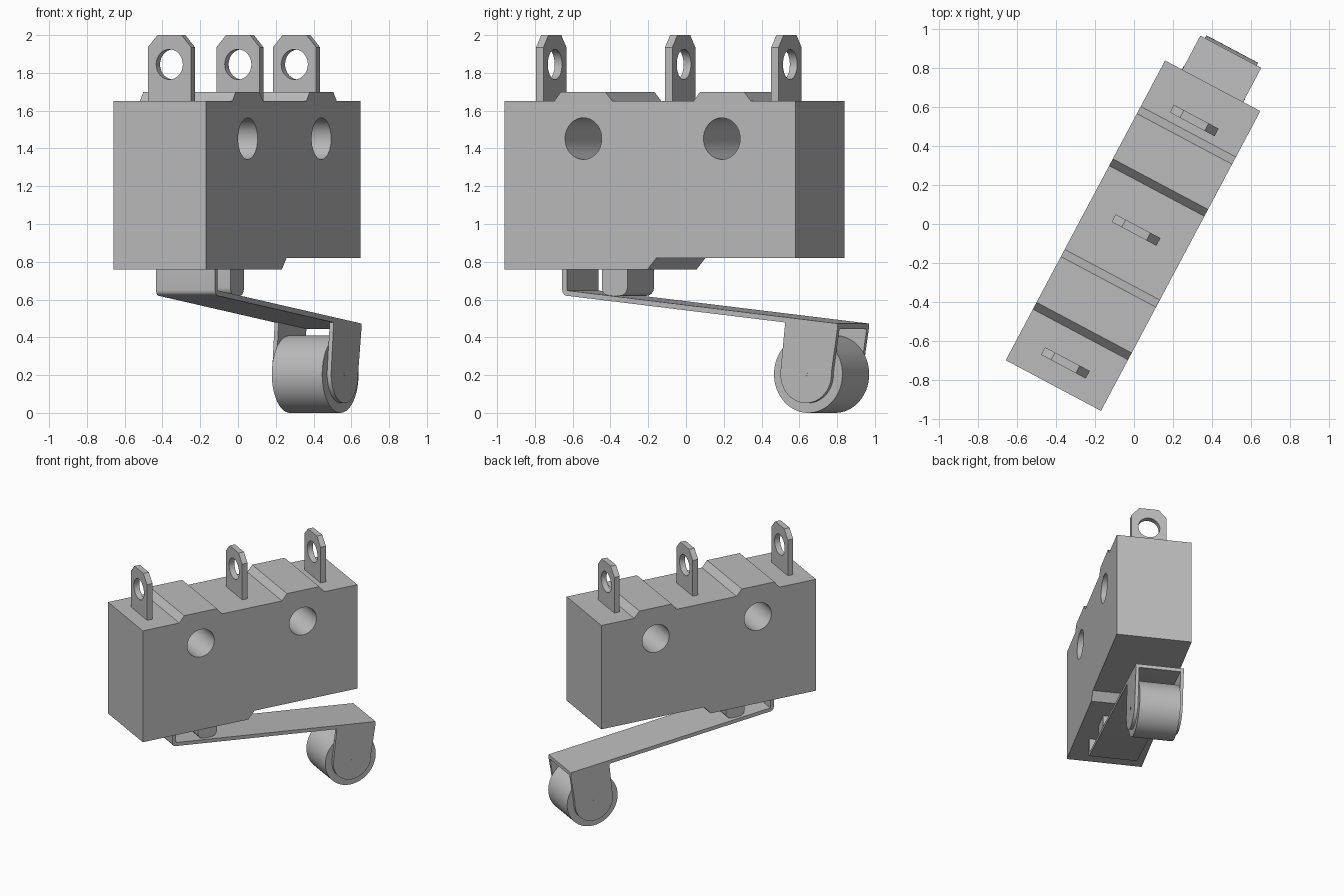
import bpy
import bmesh
from math import cos, sin, pi, radians
from mathutils import Matrix

if "Cube" in bpy.data.objects:
    bpy.data.objects.remove(bpy.data.objects["Cube"], do_unlink=True)

# The switch stands turned about z; parts are built along their own x axis
PLACE = Matrix.Translation((-0.005, -0.06, 0)) @ Matrix.Rotation(radians(62), 4, "Z")

grey = bpy.data.materials.new("light grey")
grey.use_nodes = True
grey.diffuse_color = (0.5, 0.5, 0.5, 1)
grey.node_tree.nodes["Principled BSDF"].inputs["Base Color"].default_value = (0.5, 0.5, 0.5, 1)


def arc(cx, cz, r, start, end, n):
    """Points on an arc, angles in degrees."""
    angles = [radians(start + (end - start) * i / n) for i in range(n + 1)]
    return [(cx + r * cos(a), cz + r * sin(a)) for a in angles]


def circle(cx, cz, r, n=48):
    return arc(cx, cz, r, 0, 360, n)[:-1]


def prism(name, profile, a, b, axis="y"):
    """Extrude a profile between a and b along the x or y axis."""
    def spot(p, w):
        return (p[0], w, p[1]) if axis == "y" else (w, p[0], p[1])
    bm = bmesh.new()
    near = [bm.verts.new(spot(p, a)) for p in profile]
    far = [bm.verts.new(spot(p, b)) for p in profile]
    bm.faces.new(near)
    bm.faces.new(far[::-1])
    for i in range(len(profile)):
        j = (i + 1) % len(profile)
        bm.faces.new((near[i], far[i], far[j], near[j]))
    bmesh.ops.recalc_face_normals(bm, faces=bm.faces)
    bm.transform(PLACE)
    mesh = bpy.data.meshes.new(name)
    bm.to_mesh(mesh)
    bm.free()
    mesh.materials.append(grey)
    ob = bpy.data.objects.new(name, mesh)
    bpy.context.collection.objects.link(ob)
    return ob


def activate(ob):
    bpy.ops.object.select_all(action="DESELECT")
    ob.select_set(True)
    bpy.context.view_layer.objects.active = ob


def drill(ob, cutter):
    """Cut a hole, then drop the cutter."""
    cutter.hide_render = True
    mod = ob.modifiers.new("hole", "BOOLEAN")
    mod.operation = "DIFFERENCE"
    mod.solver = "EXACT"
    mod.object = cutter
    activate(ob)
    bpy.ops.object.modifier_apply(modifier=mod.name)
    bpy.data.objects.remove(cutter, do_unlink=True)


parts = []

# Housing with two raised ridges on top and a stepped underside
low, high = 1.65, 1.70
outline = [(-0.872, 0.76), (-0.015, 0.76), (0.037, 0.82), (0.872, 0.82), (0.872, low)]
for left, right in ((0.26, 0.605), (-0.575, -0.227)):
    outline += [(right, low), (right - 0.042, high), (left + 0.04, high), (left, low)]
outline.append((-0.872, low))
housing = prism("housing", outline, -0.277, 0.277)
for x in (-0.40, 0.43):
    drill(housing, prism("mount_hole_cutter", circle(x, 1.452, 0.11), -0.5, 0.5))
parts.append(housing)

# Three solder terminals with eyelets
tab = [(-0.13, 1.6), (0.13, 1.6), (0.13, 1.935), (0.072, 2.0), (-0.072, 2.0), (-0.13, 1.935)]
for label, x in (("front", -0.74), ("middle", 0.033), ("back", 0.67)):
    terminal = prism(label + "_terminal", tab, x - 0.022, x + 0.022, "x")
    drill(terminal, prism("eyelet_cutter", circle(0, 1.845, 0.08, 32), x - 0.1, x + 0.1, "x"))
    parts.append(terminal)

# Plunger with rounded lower corners
plunger = [(-0.204, 0.78), (-0.357, 0.78)]
plunger += arc(-0.312, 0.665, 0.045, 180, 270, 8) + arc(-0.249, 0.665, 0.045, 270, 360, 8)
parts.append(prism("plunger", plunger, -0.15, 0.15))

# Bent lever: short upright leg and long sloping arm
lever = [(-0.552, 0.77), (-0.58, 0.77)] + arc(-0.55, 0.65, 0.03, 180, 264, 6)
lever += [(1.07, 0.445), (1.07, 0.473), (-0.552, 0.648)]
parts.append(prism("lever", lever, -0.177, 0.177))

# Roller fork ears, mirrored on both sides
ear = [(1.07, 0.445), (0.757, 0.479)] + arc(0.881, 0.205, 0.153, 176, 364, 24)
for label, side in (("left", -1), ("right", 1)):
    parts.append(prism(label + "_fork_ear", ear, side * 0.153, side * 0.177))

# Roller and its thin axle
parts.append(prism("roller", circle(0.881, 0.205, 0.205, 64), -0.151, 0.151))
parts.append(prism("axle", circle(0.881, 0.205, 0.01, 16), -0.179, 0.179))

for part in parts:
    activate(part)
    bpy.ops.object.shade_smooth_by_angle(angle=radians(25))
